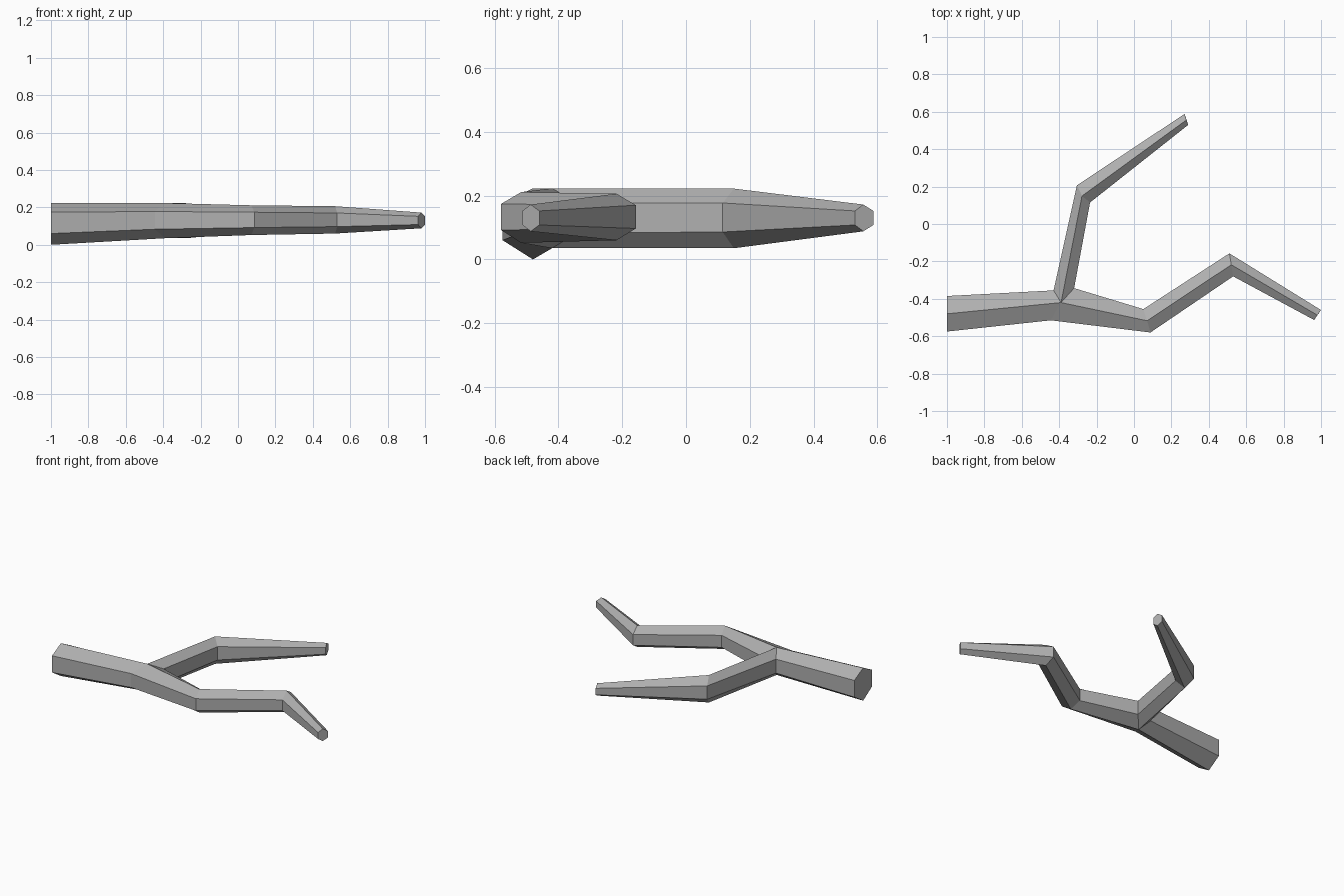
import bpy
import bmesh

cube = bpy.data.objects.get("Cube")
if cube:
    bpy.data.objects.remove(cube, do_unlink=True)

# Bark material
bark = bpy.data.materials.new("grey_bark")
bark.use_nodes = True
colour = (0.43, 0.43, 0.43, 1)
bark.diffuse_color = colour
shader = bark.node_tree.nodes["Principled BSDF"]
shader.inputs["Base Color"].default_value = colour
shader.inputs["Roughness"].default_value = 0.9

bm = bmesh.new()


def ring(left, ridge, right, heights):
    """Six-sided section: ridge on top and below, an upright edge at each side."""
    low, side_low, side_high, high = heights
    points = [(*ridge, high), (*left, side_high), (*left, side_low),
              (*ridge, low), (*right, side_low), (*right, side_high)]
    return [bm.verts.new(p) for p in points]


def limb(sections, cap_start=False):
    """Skin neighbouring sections and close the free end."""
    rings = [ring(*s) for s in sections]
    for a, b in zip(rings, rings[1:]):
        for i in range(6):
            j = (i + 1) % 6
            bm.faces.new((a[i], a[j], b[j], b[i]))
    if cap_start:
        bm.faces.new(rings[0])
    else:
        bm.faces.new(rings[-1])


# Fork: three side corners around one shared ridge
fork_z = (0.035, 0.083, 0.178, 0.223)
fork = (-0.39, -0.42)
front, back, crotch = (-0.445, -0.515), (-0.43, -0.355), (-0.32, -0.343)
tip_z = (0.088, 0.108, 0.152, 0.172)

# Thick stem
limb([((-1, -0.385), (-1, -0.48), (-1, -0.575), (0.0, 0.06, 0.174, 0.223)),
      (back, fork, front, fork_z)], cap_start=True)

# Crooked front branch
limb([(crotch, fork, front, fork_z),
      ((0.05, -0.455), (0.07, -0.517), (0.088, -0.58), (0.052, 0.092, 0.174, 0.211)),
      ((0.51, -0.157), (0.52, -0.218), (0.53, -0.28), (0.06, 0.097, 0.17, 0.206)),
      ((1.0, -0.46), (0.98, -0.487), (0.963, -0.513), tip_z)])

# Back branch
limb([(back, fork, crotch, fork_z),
      ((-0.305, 0.207), (-0.278, 0.15), (-0.235, 0.115), (0.035, 0.086, 0.177, 0.222)),
      ((0.27, 0.588), (0.28, 0.556), (0.29, 0.53), tip_z)])

# Weld the limbs at the fork
bmesh.ops.remove_doubles(bm, verts=bm.verts[:], dist=0.001)
bmesh.ops.recalc_face_normals(bm, faces=bm.faces[:])

mesh = bpy.data.meshes.new("forked_branch")
bm.to_mesh(mesh)
bm.free()
mesh.materials.append(bark)
branch = bpy.data.objects.new("forked_branch", mesh)
bpy.context.collection.objects.link(branch)
